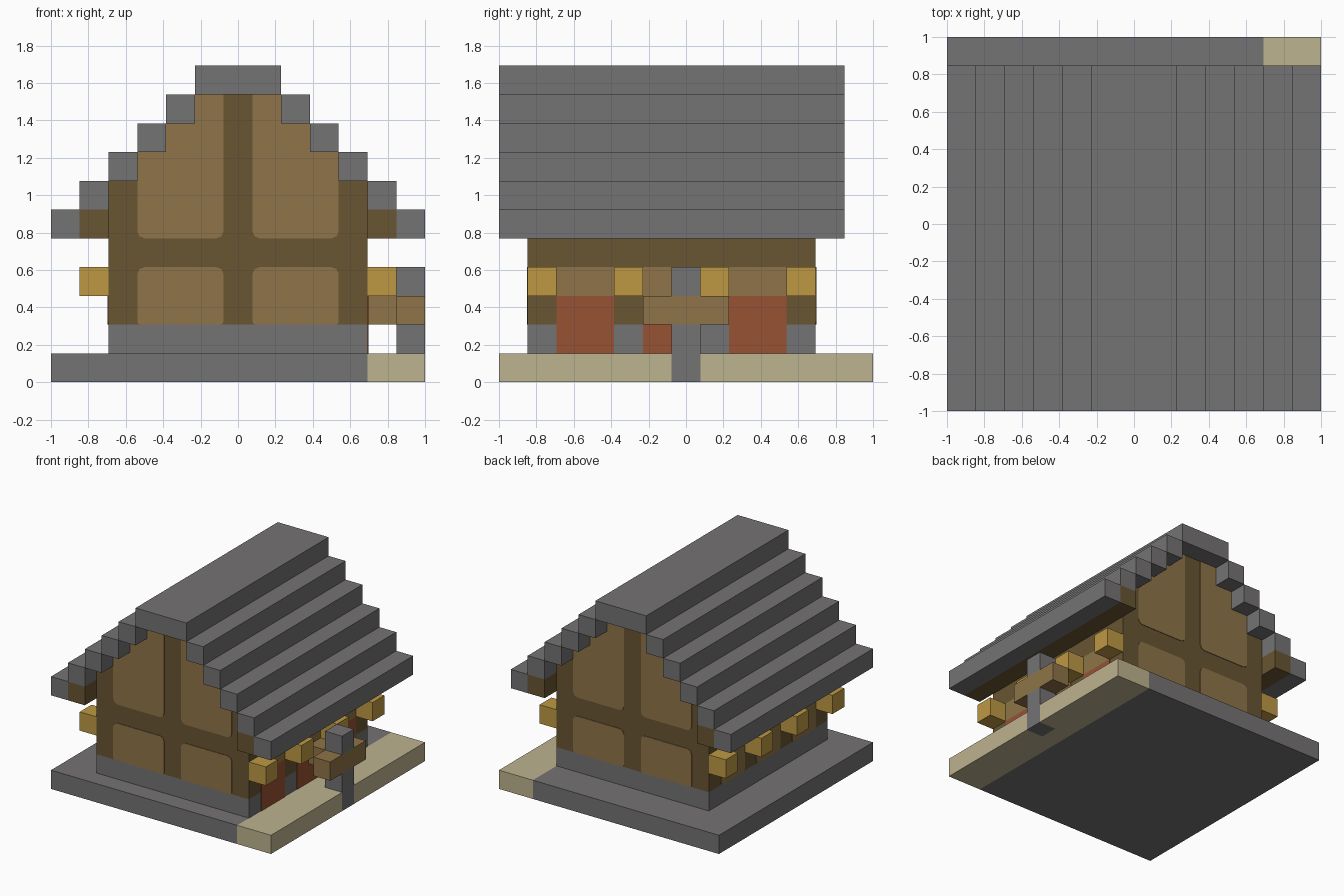
import bpy, bmesh
from mathutils import Vector

U = 2 / 13          # one block
T = 0.03            # painted plate thickness, in blocks

cube = bpy.data.objects.get("Cube")
if cube:
    bpy.data.objects.remove(cube, do_unlink=True)


def material(name, *rgb):
    lin = [((c / 255 + 0.055) / 1.055) ** 2.4 for c in rgb] + [1]
    m = bpy.data.materials.new(name)
    m.use_nodes = True
    m.diffuse_color = lin
    node = next(n for n in m.node_tree.nodes if n.type == 'BSDF_PRINCIPLED')
    node.inputs["Base Color"].default_value = lin
    return m


STONE = material("stone grey", 117, 115, 116)
SAND = material("sand", 190, 179, 143)
TIMBER = material("dark timber", 105, 85, 50)
PLASTER = material("tan panel", 143, 116, 72)
LAMP = material("lamp yellow", 190, 153, 68)
RED = material("door red", 152, 82, 53)


def prism(name, pts, axis, a, b, mat):
    """Extrude a side outline along x or y, measured in blocks."""
    bm = bmesh.new()
    def place(p, d):
        xyz = (d, p[0], p[1]) if axis == 'x' else (p[0], d, p[1])
        return (Vector(xyz) - Vector((6.5, 6.5, 0))) * U
    face = bm.faces.new([bm.verts.new(place(p, a)) for p in pts])
    ext = bmesh.ops.extrude_face_region(bm, geom=[face])
    moved = [g for g in ext["geom"] if isinstance(g, bmesh.types.BMVert)]
    bmesh.ops.translate(bm, verts=moved, vec=place((0, 0), b) - place((0, 0), a))
    bmesh.ops.recalc_face_normals(bm, faces=bm.faces)
    me = bpy.data.meshes.new(name)
    bm.to_mesh(me)
    bm.free()
    me.materials.append(mat)
    ob = bpy.data.objects.new(name, me)
    bpy.context.collection.objects.link(ob)
    return ob


def rect(u0, u1, v0, v1):
    return [(u0, v0), (u1, v0), (u1, v1), (u0, v1)]


def box(name, x, y, z, mat):
    return prism(name, rect(*x, *z), 'y', *y, mat)


def soften(pts, radii):
    """Round the chosen corners of an outline."""
    out = []
    for i, (p, r) in enumerate(zip(pts, radii)):
        p = Vector(p)
        if not r:
            out.append(p)
            continue
        before = (Vector(pts[i - 1]) - p).normalized() * r
        after = (Vector(pts[(i + 1) % len(pts)]) - p).normalized() * r
        out += [p + before, p + (before + after) * 0.29, p + after]
    return out


# Ground slab and sandy path
box("ground_slab", (0, 11), (0, 13), (0, 1), STONE)
box("path_front", (11, 13), (0, 6), (0, 1), SAND)
box("path_middle", (11, 12), (6, 7), (0, 1), SAND)
box("path_back", (11, 13), (7, 13), (0, 1), SAND)

# Foundation and stepped timber house body
box("foundation", (2, 11), (1, 11), (1, 2), STONE)
right = [(11, 2)]
for i in range(4):
    right += [(11 - i, 7 + i), (10 - i, 7 + i)]
right.pop()
prism("house_body", right + [(13 - x, z) for x, z in reversed(right)], 'y', 1, 11, TIMBER)

# Gable panels, mirrored left and right, on both ends
SMALL, LARGE = 0.12, 0.25
lower = soften(rect(3, 6, 2, 4), (SMALL, SMALL, LARGE, LARGE))
upper = soften([(3, 5), (6, 5), (6, 10), (5, 10), (5, 9), (4, 9), (4, 8), (3, 8)],
               (LARGE, LARGE, 0, 0, 0, 0, 0, 0))
for end, a, b in (("front", 1 - T, 1), ("back", 11, 11 + T)):
    for label, outline in (("lower", lower), ("upper", upper)):
        prism(f"{end}_{label}_panel_right", outline, 'y', a, b, PLASTER)
        prism(f"{end}_{label}_panel_left", [(13 - x, z) for x, z in outline], 'y', a, b, PLASTER)

# Side bays: doors with lintels on one side, panels on the other
for n, y in enumerate((2, 5, 8)):
    width = 2
    prism(f"door_{n}", rect(y, y + width, 1, 3), 'x', 11, 11 + T, RED)
    prism(f"lintel_{n}", rect(y, y + width, 3, 4), 'x', 11, 11 + T, PLASTER)
    prism(f"side_panel_{n}", soften(rect(y, y + width, 2, 4), (SMALL, SMALL, LARGE, LARGE)),
          'x', 2 - T, 2, PLASTER)

# Lamps on every post
for n, y in enumerate((1, 4, 7, 10)):
    box(f"lamp_left_{n}", (11, 12), (y, y + 1), (3, 4), LAMP)
    box(f"lamp_right_{n}", (1, 2), (y, y + 1), (3, 4), LAMP)

# Stepped roof, eave beams and ridge
for i in range(5):
    box(f"roof_step_right_{i}", (i, i + 1), (0, 12), (5 + i, 6 + i), STONE)
    box(f"roof_step_left_{i}", (12 - i, 13 - i), (0, 12), (5 + i, 6 + i), STONE)
box("roof_ridge", (5, 8), (0, 12), (10, 11), STONE)
box("eave_beam_right", (1, 2), (0, 12), (5, 6), TIMBER)
box("eave_beam_left", (11, 12), (0, 12), (5, 6), TIMBER)

# Post with sign board, bracket and cap
box("sign_post", (12, 13), (6, 7), (0, 2), STONE)
box("sign_board", (12, 13), (5, 8), (2, 3), PLASTER)
box("sign_bracket", (11, 12), (6, 7), (2, 3), PLASTER)
box("post_cap", (12, 13), (6, 7), (3, 4), STONE)
